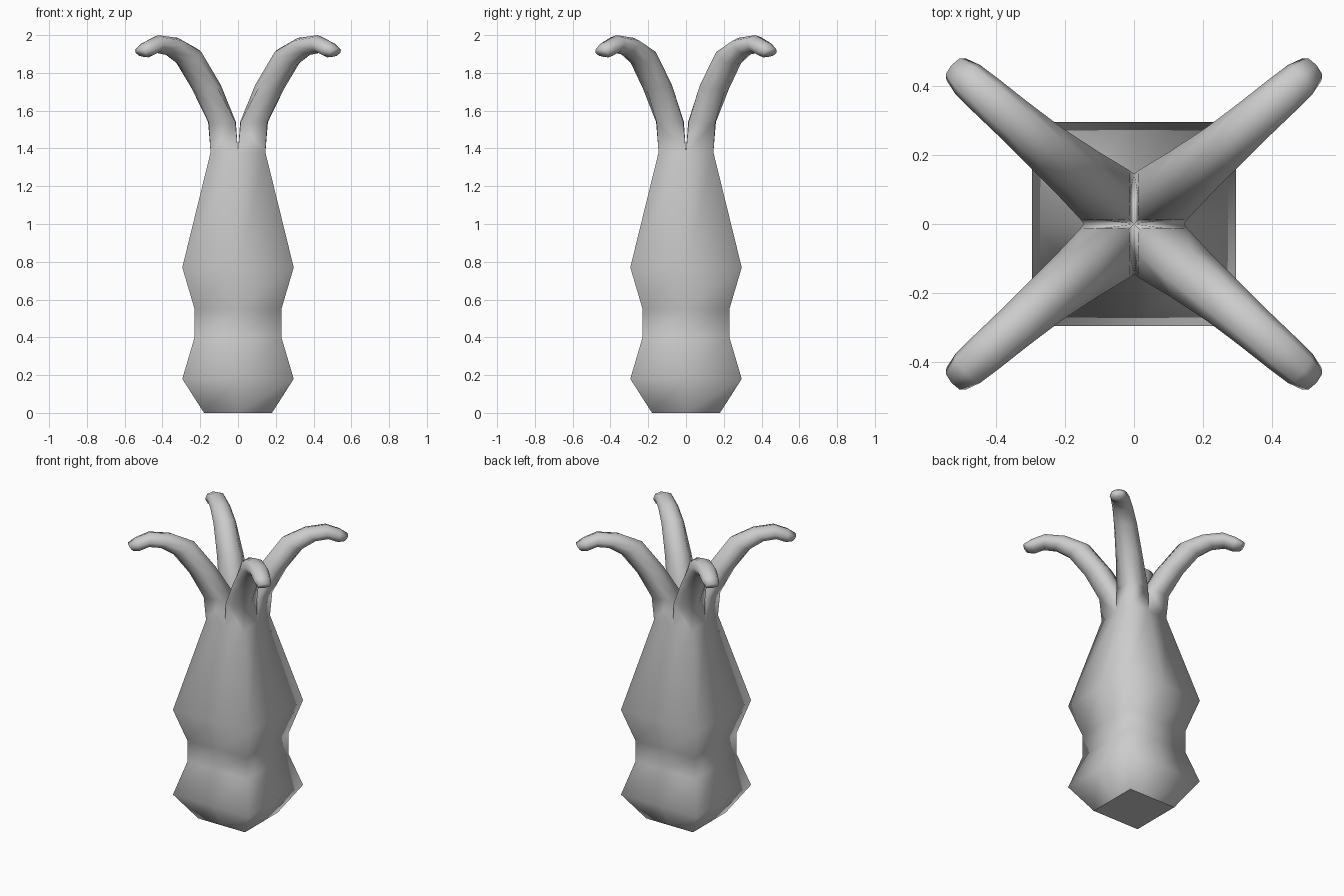
import bpy, bmesh, math
from mathutils import Vector

if "Cube" in bpy.data.objects:
    bpy.data.objects.remove(bpy.data.objects["Cube"])

bm = bmesh.new()

# Body: square sections (half width, height)
SECTIONS = [(0.18, 0), (0.295, 0.18), (0.23, 0.40), (0.23, 0.55), (0.295, 0.77), (0.145, 1.38)]
SQUARE = [(1, 0), (1, 1), (0, 1), (-1, 1), (-1, 0), (-1, -1), (0, -1), (1, -1)]


def bridge(a, b):
    for i in range(8):
        j = (i + 1) % 8
        bm.faces.new((a[i], a[j], b[j], b[i]))


rings = [[bm.verts.new((x * h, y * h, z)) for x, y in SQUARE] for h, z in SECTIONS]
for a, b in zip(rings, rings[1:]):
    bridge(a, b)
base = bm.faces.new(rings[0])
for e in base.edges:
    e.smooth = False

# Arms: (upper r, upper z, lower r, lower z, half width, edge fullness, heading in degrees)
ARM = [
    (0.0, 1.38, 0.205, 1.38, 0.1025, 0.5, 45),
    (0.02, 1.54, 0.22, 1.54, 0.1, 0.52, 45),
    (0.14, 1.74, 0.31, 1.71, 0.085, 0.64, 42),
    (0.28, 1.925, 0.41, 1.84, 0.073, 0.68, 41),
    (0.42, 1.985, 0.50, 1.895, 0.065, 0.7, 41),
    (0.56, 2.0, 0.57, 1.905, 0.06, 0.72, 41),
    (0.65, 1.965, 0.625, 1.882, 0.055, 0.72, 41),
    (0.70, 1.93, 0.665, 1.885, 0.042, 0.72, 41),
]


def arm_ring(spec, sx, sy):
    ur, uz, lr, lz, w, f, deg = spec
    d = Vector((math.cos(math.radians(deg)), math.sin(math.radians(deg)), 0))
    side = Vector((-d.y, d.x, 0)) * w
    up, low = d * ur + Vector((0, 0, uz)), d * lr + Vector((0, 0, lz))
    mid, half = (up + low) / 2, (up - low) / 2
    pts = []
    for a, b in [(1, 0), (f, f), (0, 1), (-f, f), (-1, 0), (-f, -f), (0, -1), (f, -f)]:
        p = mid + half * a + side * b
        pts.append(bm.verts.new((p.x * sx, p.y * sy, p.z)))
    return pts


for sx in (1, -1):
    for sy in (1, -1):
        arm = [arm_ring(s, sx, sy) for s in ARM]
        # Root band joins four body corners to eight arm points
        for k in range(0, 8, 2):
            n = (k + 2) % 8
            bm.faces.new((arm[0][k], arm[0][n], arm[1][n], arm[1][k + 1], arm[1][k]))
        for a, b in zip(arm[1:], arm[2:]):
            bridge(a, b)
        bm.faces.new(arm[-1])
        for k in (1, 3, 5, 7):
            bm.verts.remove(arm[0][k])

bmesh.ops.remove_doubles(bm, verts=bm.verts, dist=0.002)
bmesh.ops.recalc_face_normals(bm, faces=bm.faces)
for f in bm.faces:
    f.smooth = True

mesh = bpy.data.meshes.new("body_with_arms")
bm.to_mesh(mesh)
bm.free()
obj = bpy.data.objects.new("body_with_arms", mesh)
bpy.context.collection.objects.link(obj)
